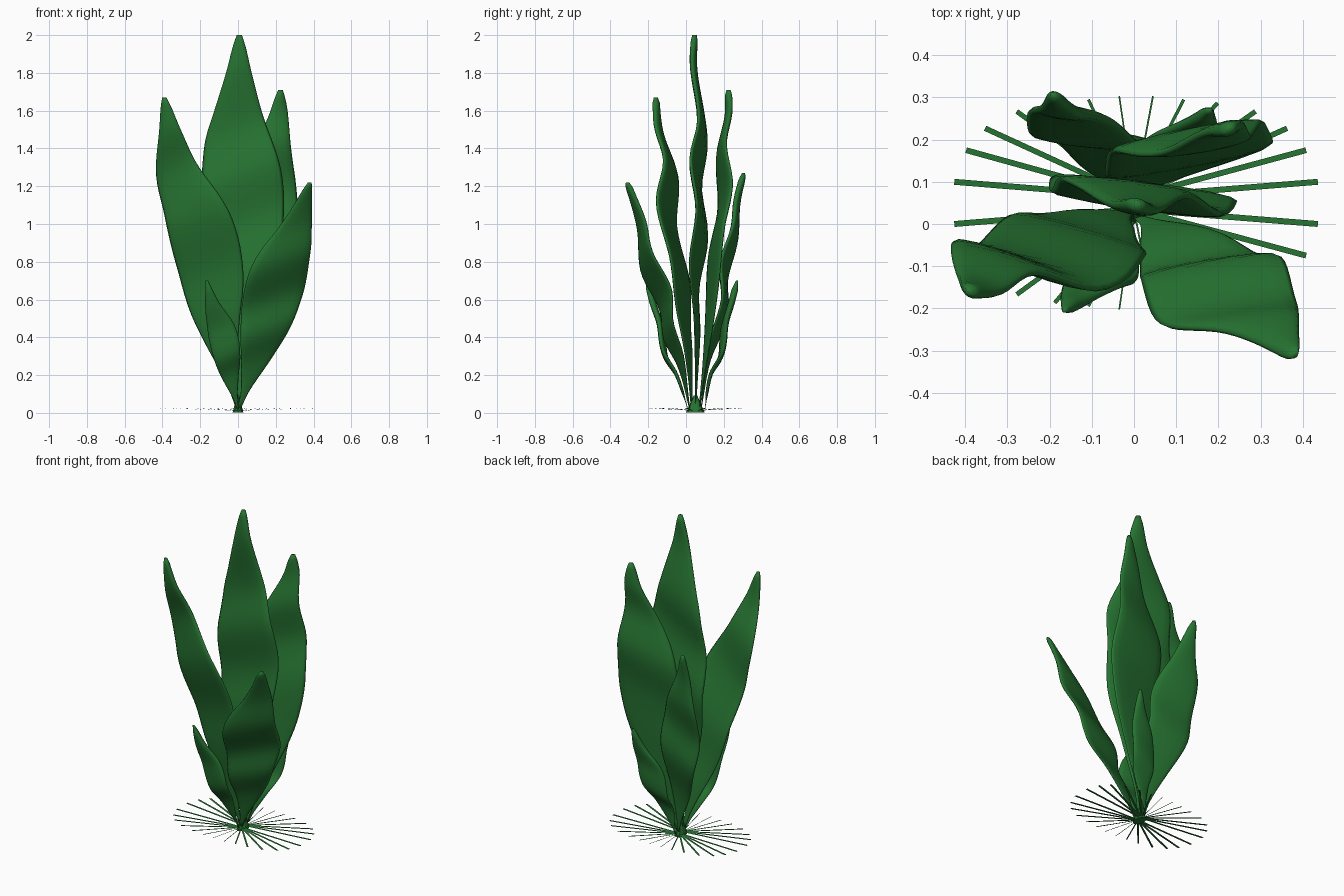
import bpy, bmesh, math
from mathutils import Vector

if "Cube" in bpy.data.objects:
    bpy.data.objects.remove(bpy.data.objects["Cube"])

green = bpy.data.materials.new("leaf_green")
green.diffuse_color = (0.02, 0.175, 0.032, 1)
green.use_nodes = True
green.node_tree.nodes["Principled BSDF"].inputs["Base Color"].default_value = green.diffuse_color


def finish(bm, name, smooth=True):
    if smooth:
        bmesh.ops.recalc_face_normals(bm, faces=bm.faces)
    me = bpy.data.meshes.new(name)
    bm.to_mesh(me)
    bm.free()
    me.materials.append(green)
    for p in me.polygons:
        p.use_smooth = smooth
    ob = bpy.data.objects.new(name, me)
    bpy.context.collection.objects.link(ob)
    return ob


def curve(keys, s):
    """Smooth cubic interpolation of (param, value) pairs."""
    n = len(keys)

    def slope(i):
        a, b = keys[max(i - 1, 0)], keys[min(i + 1, n - 1)]
        return (b[1] - a[1]) / (b[0] - a[0])
    for i in range(n - 1):
        (s0, v0), (s1, v1) = keys[i], keys[i + 1]
        if s <= s1 or i == n - 2:
            h = s1 - s0
            u = min(max((s - s0) / h, 0), 1)
            return ((2*u**3 - 3*u*u + 1) * v0 + (u**3 - 2*u*u + u) * h * slope(i)
                    + (3*u*u - 2*u**3) * v1 + (u**3 - u*u) * h * slope(i + 1))


# Shared leaf outline: height fraction, relative half width
OUTLINE = [(0, .06), (.08, .14), (.22, .5), (.37, .84), (.5, .98), (.6, .97),
           (.7, .83), (.8, .55), (.9, .3), (.97, .15), (1, .06)]
TILT = .4   # wave crests rise towards +x


def leaf(name, spine, width, slope, rows=36, sides=16):
    """Loft a flat oval along a wavy spine of (z, x, y) points."""
    bm = bmesh.new()
    xs = [(p[0], p[1]) for p in spine]
    ys = [(p[0], p[2]) for p in spine]
    z0, z1 = spine[0][0], spine[-1][0]
    rings = []
    for r in range(rows + 1):
        t = math.sin(r / rows * math.pi / 2) * .4 + r / rows * .6
        z = z0 + (z1 - z0) * t
        w = max(width * curve(OUTLINE, t), .006)
        th = (.004 + .014 * min(1, t * 1.8)) * min(1, w / .02)
        ring = []
        for k in range(sides):
            a = 2 * math.pi * k / sides
            c, s = math.cos(a), math.sin(a)
            u = w * c
            v = th * math.copysign(abs(s) ** .8, s)
            ring.append(bm.verts.new((curve(xs, z) + u,
                                      curve(ys, z - TILT * u) + u * slope + v, z)))
        rings.append(ring)
    for a, b in zip(rings, rings[1:]):
        for k in range(sides):
            j = (k + 1) % sides
            bm.faces.new((a[k], a[j], b[j], b[k]))
    bm.faces.new(rings[0])
    bm.faces.new(rings[-1])
    finish(bm, name)


# Tall leaves
leaf("centre_leaf", [(.02, .0, .05), (.45, .01, .06), (.72, .015, .045), (1, .02, .085),
                     (1.27, .02, .05), (1.5, .0, .085), (1.83, .005, .04), (2, .007, .045)],
     .225, -.13)
leaf("left_front_leaf", [(.02, 0, .03), (.3, -.07, .015), (.5, -.115, -.01), (.75, -.145, -.03),
                         (1.05, -.215, -.105), (1.3, -.32, -.085), (1.5, -.36, -.145),
                         (1.67, -.39, -.16)], .185, -.3)
leaf("right_back_leaf", [(.02, 0, .07), (.35, .06, .11), (.6, .1, .135), (.9, .13, .16),
                         (1.15, .135, .21), (1.4, .18, .19), (1.58, .215, .225),
                         (1.71, .225, .225)], .2, .2)

# Medium leaves
leaf("right_front_leaf", [(.02, .005, .02), (.27, .09, -.03), (.43, .14, -.095), (.6, .18, -.11),
                          (.8, .23, -.205), (1, .31, -.235), (1.22, .38, -.31)], .16, .18)
leaf("left_back_leaf", [(.02, 0, .08), (.3, -.05, .12), (.55, -.09, .205), (.75, -.11, .2),
                        (.95, -.14, .255), (1.12, -.17, .27), (1.27, -.19, .305)], .145, -.1)

# Small leaves
leaf("small_front_leaf", [(.02, 0, .01), (.2, -.045, -.05), (.3, -.06, -.11),
                          (.46, -.09, -.135), (.58, -.135, -.175), (.7, -.165, -.205)], .08, -.15)
leaf("small_back_leaf", [(.02, 0, .1), (.2, .05, .13), (.3, .08, .185),
                         (.46, .11, .205), (.58, .155, .24), (.7, .18, .27)], .085, .15)

# Crown where the leaves meet
bm = bmesh.new()
bmesh.ops.create_cone(bm, cap_ends=True, segments=10, radius1=1, radius2=.2, depth=.09)
for v in bm.verts:
    v.co = (v.co.x * .03, v.co.y * .05 + .05, v.co.z + .046)
finish(bm, "crown", False)

# Flat strap roots: one quadrant of tips, mirrored to all four
TIPS = [(.431, .05), (.403, .125), (.358, .177), (.283, .217), (.193, .237),
        (.113, .245), (.04, .253)]
bm = bmesh.new()
for sx in (1, -1):
    for sy in (1, -1):
        for x, y in TIPS:
            a = Vector((0, .05 + .015 * sy, .012))
            b = Vector((.005 + sx * x, .05 + sy * y, .025))
            d = (b - a).normalized()
            side = Vector((-d.y, d.x, 0)) * (.001 + .006 * abs(d.x))
            bm.faces.new([bm.verts.new(p) for p in (a - side, b - side, b + side, a + side)])
finish(bm, "roots", False)
